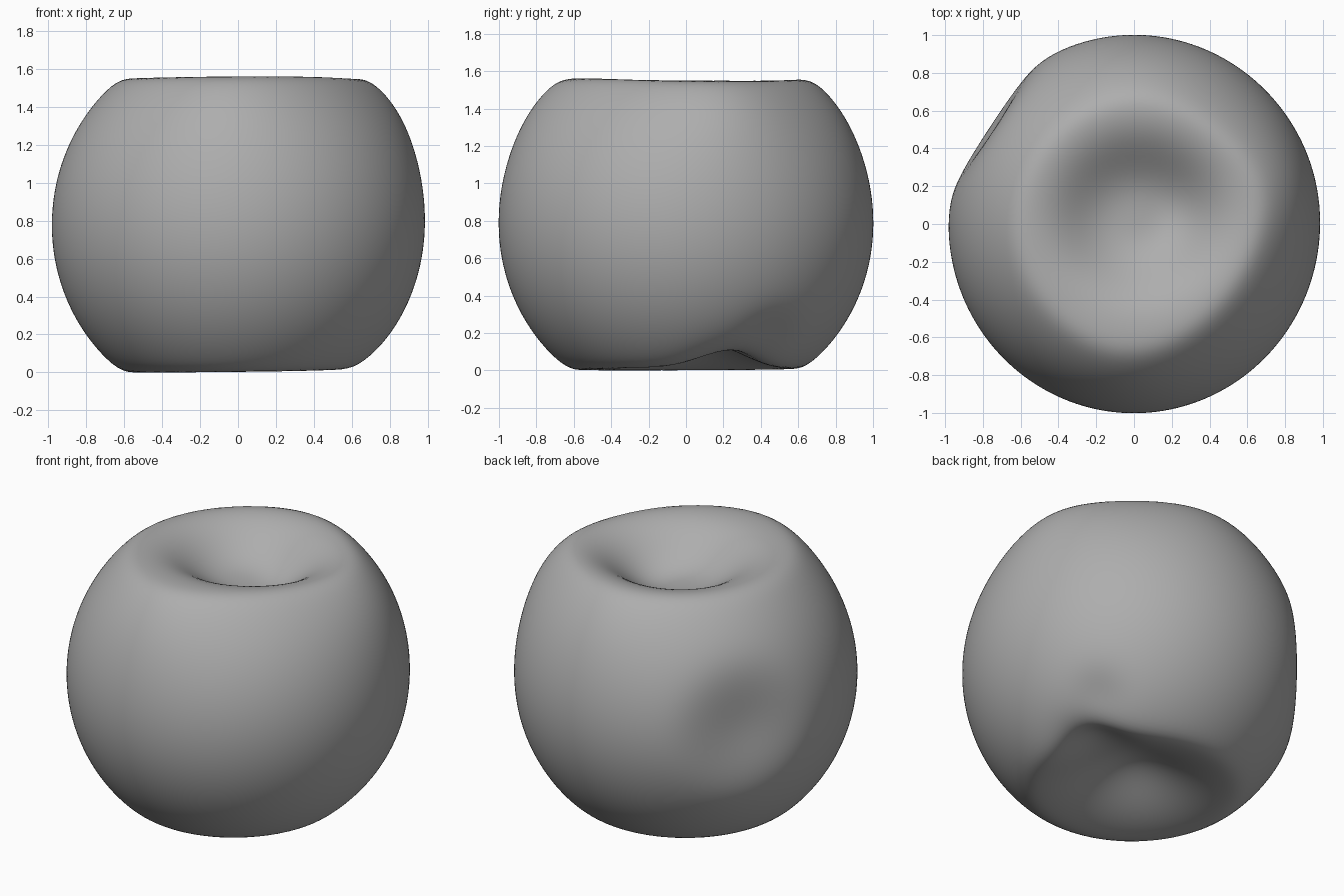
import bpy, bmesh, math
from mathutils import Vector

cube = bpy.data.objects.get("Cube")
if cube:
    bpy.data.objects.remove(cube, do_unlink=True)


def press(bm, normal, dist, soft):
    """Flatten the part beyond a plane, with a rounded rim."""
    n = Vector(normal).normalized()
    for v in bm.verts:
        h = v.co.dot(n)
        if h > dist - 8 * soft:
            flat = dist - soft * math.log(1 + math.exp((dist - h) / soft))
            v.co += n * (flat - h)


def dimple(bm, normal, centre, radius, depth, power=2):
    """Sink (or raise, if depth is negative) a soft round patch."""
    n = Vector(normal).normalized()
    c = Vector(centre)
    for v in bm.verts:
        if v.co.dot(n) > 0:
            off = v.co - c
            off -= n * off.dot(n)
            v.co -= n * depth * math.exp(-(off.length / radius) ** power)


# Round body
bm = bmesh.new()
bmesh.ops.create_icosphere(bm, subdivisions=6, radius=1)
for v in bm.verts:
    v.co.x *= 0.982

up, down = (-0.01, 0, 1), (0, 0, -1)
side = Vector((-0.83, 0.55, 0.05)).normalized()

# Fuller upper shoulders on the left, front and back
for direction, swell in (((0.74, 0.2, 0.66), 0.055),
                         ((-0.05, -0.72, 0.7), 0.035),
                         ((0.05, 0.72, 0.7), 0.03)):
    dimple(bm, direction, (0, 0, 0), 0.42, -swell)

# Flattened top, base and side
press(bm, up, 0.787, 0.026)
press(bm, down, 0.795, 0.024)
press(bm, side, 0.925, 0.03)

# Hollow in the top, stretched to the left
dimple(bm, up, (0.02, 0.04, 0), 0.37, 0.2, 3)
dimple(bm, up, (0.3, 0.08, 0), 0.28, 0.06)
# Hollow under the base, opening towards the back left
dimple(bm, down, (0.05, 0.02, 0), 0.36, 0.2)
dimple(bm, down, (0.48, 0.2, 0), 0.2, 0.1)
dimple(bm, (0.65, 0.45, -0.6), (0, 0, 0), 0.16, 0.03)
# Shallow dent in the side
dimple(bm, side, (0, 0, 0), 0.25, 0.025)

# Stand on the ground
low = min(v.co.z for v in bm.verts)
for v in bm.verts:
    v.co.z -= low
for f in bm.faces:
    f.smooth = True

mesh = bpy.data.meshes.new("dented_body")
bm.to_mesh(mesh)
bm.free()
body = bpy.data.objects.new("dented_body", mesh)
bpy.context.collection.objects.link(body)

mat = bpy.data.materials.new("plain_grey")
mat.use_nodes = True
grey = (0.42, 0.42, 0.42, 1)
mat.diffuse_color = grey
mat.node_tree.nodes["Principled BSDF"].inputs["Base Color"].default_value = grey
mesh.materials.append(mat)
